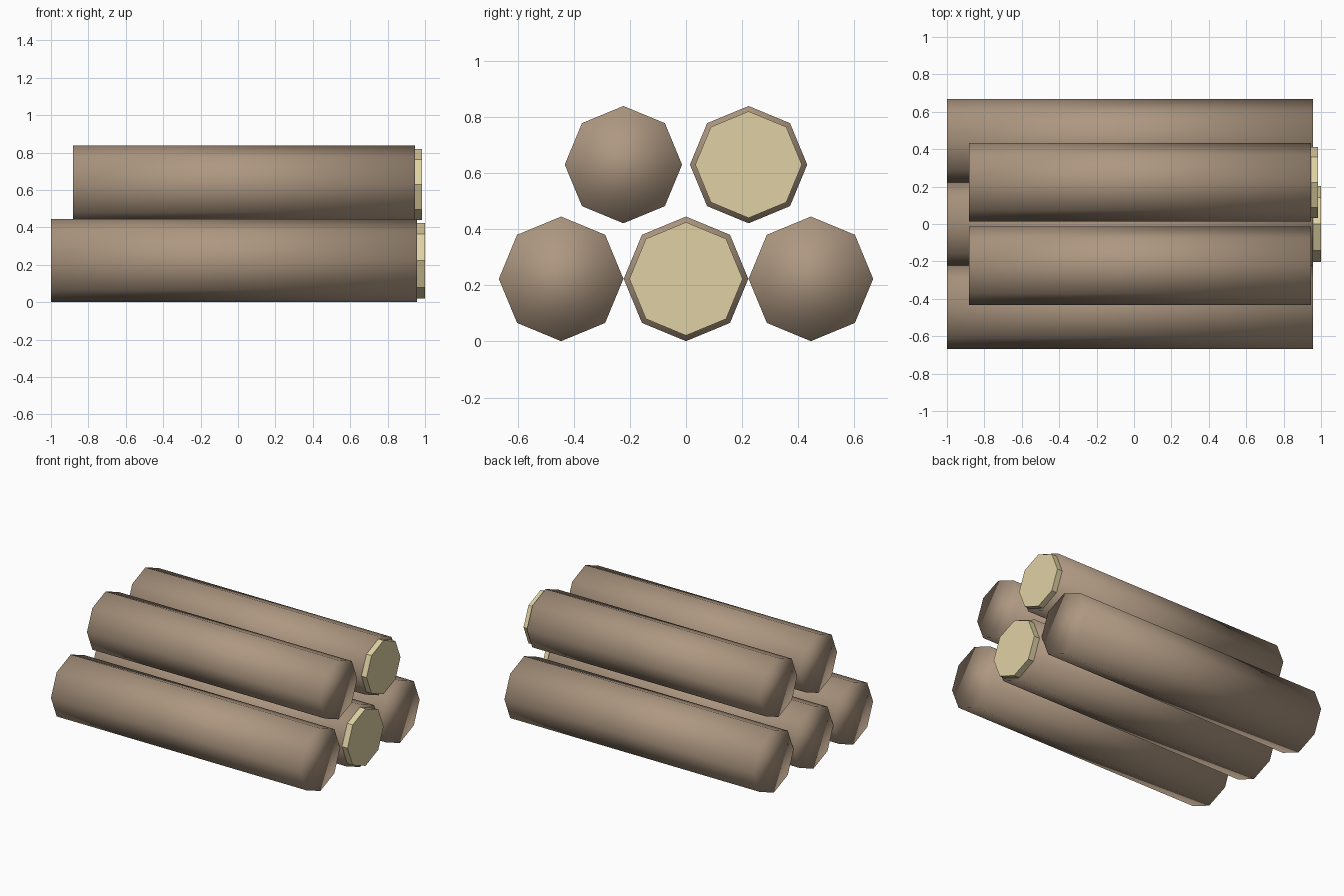
import bpy
from math import pi

if "Cube" in bpy.data.objects:
    bpy.data.objects.remove(bpy.data.objects["Cube"])


def material(name, color):
    m = bpy.data.materials.new(name)
    m.diffuse_color = color
    m.use_nodes = True
    m.node_tree.nodes["Principled BSDF"].inputs["Base Color"].default_value = m.diffuse_color
    return m


bark = material("bark", (0.42, 0.31, 0.22, 1))
cut_wood = material("cut_wood", (0.74, 0.64, 0.37, 1))


def rod(name, x0, x1, y, z, radius, mat, smooth):
    """Eight-sided cylinder lying along x, with a corner pointing up."""
    bpy.ops.mesh.primitive_cylinder_add(
        vertices=8, radius=radius, depth=x1 - x0,
        location=((x0 + x1) / 2, y, z), rotation=(0, pi / 2, 0))
    ob = bpy.context.object
    ob.name = name
    ob.data.materials.append(mat)
    if smooth:
        bpy.ops.object.shade_smooth()
    return ob


# Bottom row of three logs
for name, y in (("front", -0.445), ("middle", 0), ("back", 0.445)):
    rod(f"bottom_log_{name}", -1, 0.957, y, 0.223, 0.222, bark, True)

# Top row of two shorter logs
for name, y in (("front", -0.223), ("back", 0.223)):
    rod(f"top_log_{name}", -0.882, 0.945, y, 0.63, 0.209, bark, True)

# Pale cut ends on two of the logs
rod("cut_end_bottom", 0.92, 1.0, 0, 0.223, 0.202, cut_wood, False)
rod("cut_end_top", 0.91, 0.985, 0.223, 0.63, 0.19, cut_wood, False)
